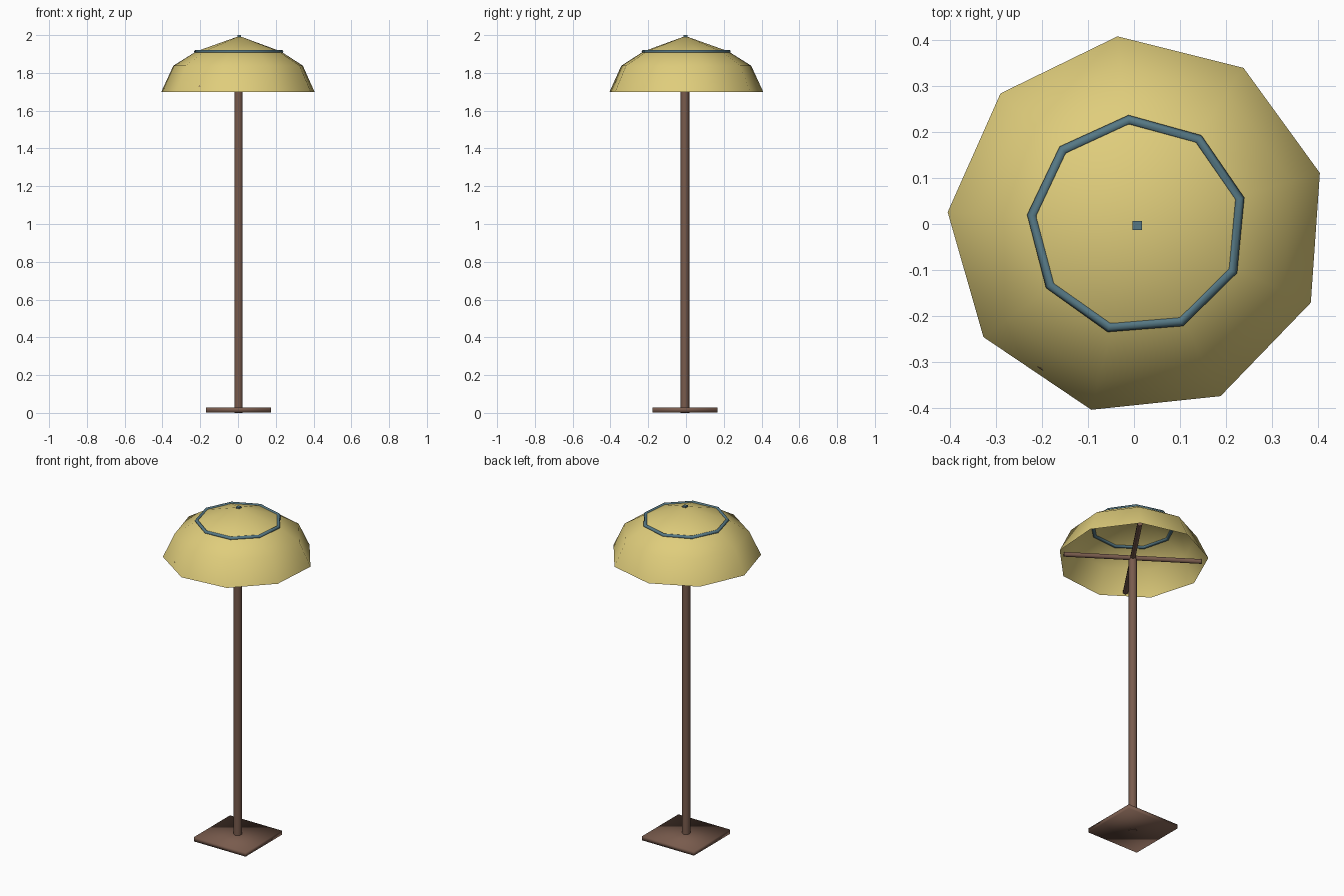
import bpy, bmesh, math
from mathutils import Matrix, Vector

if "Cube" in bpy.data.objects:
    bpy.data.objects.remove(bpy.data.objects["Cube"])


def material(name, rgb):
    m = bpy.data.materials.new(name)
    m.diffuse_color = (*rgb, 1)
    m.use_nodes = True
    m.node_tree.nodes["Principled BSDF"].inputs["Base Color"].default_value = m.diffuse_color
    return m


YELLOW = material("straw_yellow", (0.74, 0.61, 0.20))
BROWN = material("wood_brown", (0.19, 0.105, 0.074))
BLUE = material("slate_blue", (0.093, 0.19, 0.235))


def make_object(name, bm, mat, smooth=False):
    me = bpy.data.meshes.new(name)
    bm.to_mesh(me)
    bm.free()
    me.materials.append(mat)
    for p in me.polygons:
        p.use_smooth = smooth
    ob = bpy.data.objects.new(name, me)
    bpy.context.collection.objects.link(ob)
    return ob


def ring_points(n, r, z, turn):
    return [(r * math.cos(turn + math.tau * i / n),
             r * math.sin(turn + math.tau * i / n), z) for i in range(n)]


def box(name, size, centre, mat, smooth=False):
    bm = bmesh.new()
    bmesh.ops.create_cube(bm, size=1, matrix=Matrix.Translation(centre) @ Matrix.Diagonal((*size, 1)))
    return make_object(name, bm, mat, smooth)


def rod(name, radius, start, end, sides, mat):
    a, b = Vector(start), Vector(end)
    rot = (b - a).to_track_quat('Z', 'Y').to_matrix().to_4x4()
    bm = bmesh.new()
    bmesh.ops.create_cone(bm, cap_ends=True, segments=sides, radius1=radius, radius2=radius,
                          depth=(b - a).length, matrix=Matrix.Translation((a + b) / 2) @ rot)
    ob = make_object(name, bm, mat)
    for p in ob.data.polygons:
        p.use_smooth = len(p.vertices) == 4
    return ob


SIDES = 9
CX, CY = 0.007, -0.003

# Canopy: open nine-sided dome, a single sheet of cloth
bm = bmesh.new()
rings = [[bm.verts.new(p) for p in ring_points(SIDES, r, z, math.radians(16))]
         for r, z in ((0.414, 1.70), (0.35, 1.838), (0.228, 1.914))]
apex = bm.verts.new((0, 0, 1.995))
for low, high in zip(rings, rings[1:]):
    for i in range(SIDES):
        j = (i + 1) % SIDES
        bm.faces.new((low[i], low[j], high[j], high[i]))
for i in range(SIDES):
    bm.faces.new((rings[-1][i], rings[-1][(i + 1) % SIDES], apex))
bmesh.ops.translate(bm, verts=bm.verts, vec=(CX, CY, 0))
make_object("canopy", bm, YELLOW, True)

# Trim ring: nine-sided tube around the crown
bm = bmesh.new()
TUBE = 6
loops = []
for k in range(TUBE):
    a = math.tau * k / TUBE
    loops.append([bm.verts.new(p) for p in ring_points(
        SIDES, 0.230 + 0.011 * math.cos(a), 1.913 + 0.009 * math.sin(a), math.radians(14.5))])
for k in range(TUBE):
    low, high = loops[k], loops[(k + 1) % TUBE]
    for i in range(SIDES):
        j = (i + 1) % SIDES
        bm.faces.new((low[i], low[j], high[j], high[i]))
bmesh.ops.translate(bm, verts=bm.verts, vec=(CX, CY, 0))
make_object("trim_ring", bm, BLUE, True)

# Finial on the tip
box("finial", (0.02, 0.02, 0.014), (CX, CY, 1.993), BLUE)

# Pole and foot plate
rod("pole", 0.024, (0.003, -0.006, 0), (0.003, -0.006, 1.73), 6, BROWN)
box("foot_plate", (0.345, 0.345, 0.025), (0.003, -0.006, 0.0155), BROWN, True)

# Crossed support arms under the canopy
for n, deg in enumerate((56, 146)):
    d = Vector((math.cos(math.radians(deg)), math.sin(math.radians(deg)), 0)) * 0.377
    c = Vector((CX, CY, 1.718))
    rod(f"support_arm_{n + 1}", 0.015, c - d, c + d, 6, BROWN)
